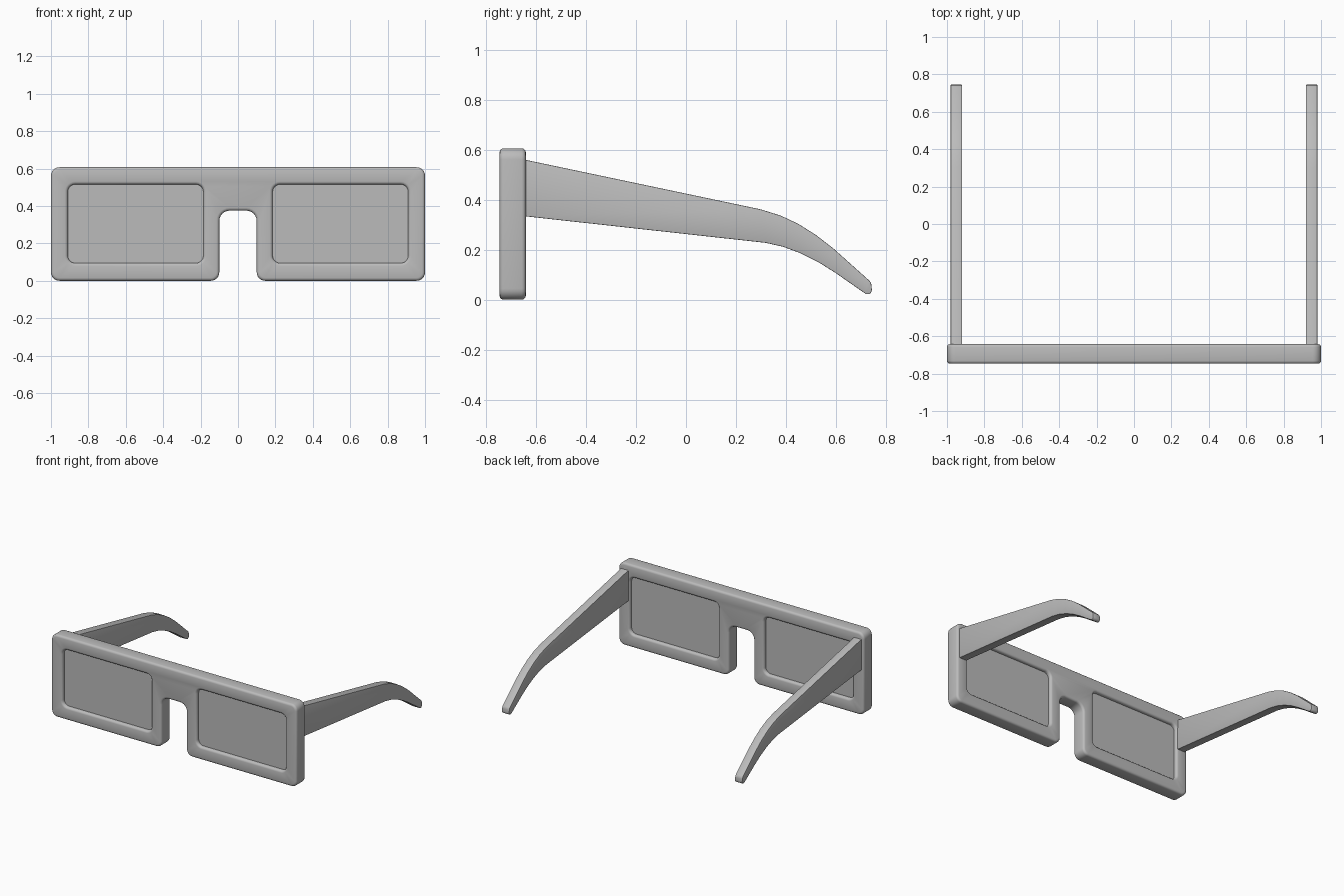
import bpy, bmesh, math
from mathutils import Vector

cube = bpy.data.objects.get("Cube")
if cube:
    bpy.data.objects.remove(cube, do_unlink=True)

grey = bpy.data.materials.new("plain_grey")
grey.use_nodes = True
colour = (0.5, 0.5, 0.5, 1)
grey.diffuse_color = colour
grey.node_tree.nodes["Principled BSDF"].inputs["Base Color"].default_value = colour


def rounded(corners, steps=6):
    """Closed outline from (a, b, radius) corners."""
    pts = []
    for i, (a, b, r) in enumerate(corners):
        p = Vector((a, b))
        if not r:
            pts.append(p)
            continue
        u = (Vector(corners[i - 1][:2]) - p).normalized()
        v = (Vector(corners[(i + 1) % len(corners)][:2]) - p).normalized()
        half = u.angle(v) / 2
        centre = p + (u + v).normalized() * r / math.sin(half)
        start = p + u * r / math.tan(half) - centre
        end = p + v * r / math.tan(half) - centre
        turn = start.angle_signed(end)
        for k in range(steps + 1):
            t = -turn * k / steps
            c, s = math.cos(t), math.sin(t)
            pts.append(centre + Vector((start.x * c - start.y * s, start.x * s + start.y * c)))
    return pts


def inset(pts, d):
    """Move a counter-clockwise outline inwards by d."""
    out = []
    for i, p in enumerate(pts):
        e = (p - pts[i - 1]).normalized()
        f = (pts[(i + 1) % len(pts)] - p).normalized()
        n, m = Vector((-e.y, e.x)), Vector((-f.y, f.x))
        out.append(p + (n + m) * d / (1 + n.dot(m)))
    return out


def plate(name, loops, lo, hi, place, bevel, steps=3):
    """Solid plate with rounded rims; the first loop is outer, the rest are holes."""
    bm = bmesh.new()
    arc = [k * math.pi / 2 / steps for k in range(steps + 1)] if bevel else [0]
    rings = [(lo + bevel * (1 - math.cos(t)), bevel * (1 - math.sin(t))) for t in arc]
    rings += [(lo + hi - d, s) for d, s in reversed(rings)]
    caps = [[], []]
    for loop in loops:
        rows = []
        for depth, shrink in rings:
            rows.append([bm.verts.new(place(p.x, p.y, depth)) for p in inset(loop, shrink)])
        n = len(loop)
        for r, s in zip(rows, rows[1:]):
            for i in range(n):
                j = (i + 1) % n
                bm.faces.new((r[i], r[j], s[j], s[i]))
        for cap, row in zip(caps, (rows[0], rows[-1])):
            cap += [bm.edges.get((row[i], row[(i + 1) % n])) for i in range(n)]
    for cap in caps:
        bmesh.ops.triangle_fill(bm, edges=cap, use_beauty=True)
    bmesh.ops.recalc_face_normals(bm, faces=bm.faces)
    mesh = bpy.data.meshes.new(name)
    bm.to_mesh(mesh)
    bm.free()
    mesh.materials.append(grey)
    ob = bpy.data.objects.new(name, mesh)
    bpy.context.collection.objects.link(ob)
    bpy.ops.object.select_all(action="DESELECT")
    ob.select_set(True)
    bpy.context.view_layer.objects.active = ob
    bpy.ops.object.shade_smooth_by_angle(angle=math.radians(35))
    return ob


def facing_front(a, b, d):
    return (a, d, b)


def facing_side(a, b, d):
    return (d, a, b)


def lens_outline(side):
    l, r = sorted((side * 0.185, side * 0.91))
    return rounded([(l, 0.095, 0.04), (r, 0.095, 0.04), (r, 0.515, 0.04), (l, 0.515, 0.04)])


# Front frame with nose notch and two lens openings
half_frame = [(0.1, 0.375, 0.055), (0.1, 0, 0.045), (1, 0, 0.045), (1, 0.607, 0.045)]
mirrored = [(-a, b, r) for a, b, r in reversed(half_frame)]
holes = [list(reversed(lens_outline(s))) for s in (-1, 1)]
plate("front_frame", [rounded(mirrored + half_frame)] + holes, -0.747, -0.642, facing_front, 0.016)

# Temple arm side profile: underside, tip, then top edge
arm = rounded([
    (-0.65, 0.335, 0), (0.32, 0.228, 0), (0.39, 0.212, 0), (0.46, 0.186, 0),
    (0.53, 0.151, 0), (0.60, 0.107, 0), (0.748, 0.004, 0.017), (0.742, 0.07, 0.03),
    (0.59, 0.206, 0), (0.52, 0.26, 0), (0.45, 0.304, 0), (0.38, 0.337, 0),
    (0.30, 0.362, 0), (-0.65, 0.562, 0)])

for side, label in ((1, "left"), (-1, "right")):
    # Lens set slightly back inside its opening
    plate(label + "_lens", [lens_outline(side)], -0.722, -0.667, facing_front, 0)
    lo, hi = sorted((side * 0.92, side * 0.98))
    plate(label + "_temple_arm", [arm], lo, hi, facing_side, 0.003, 2)
